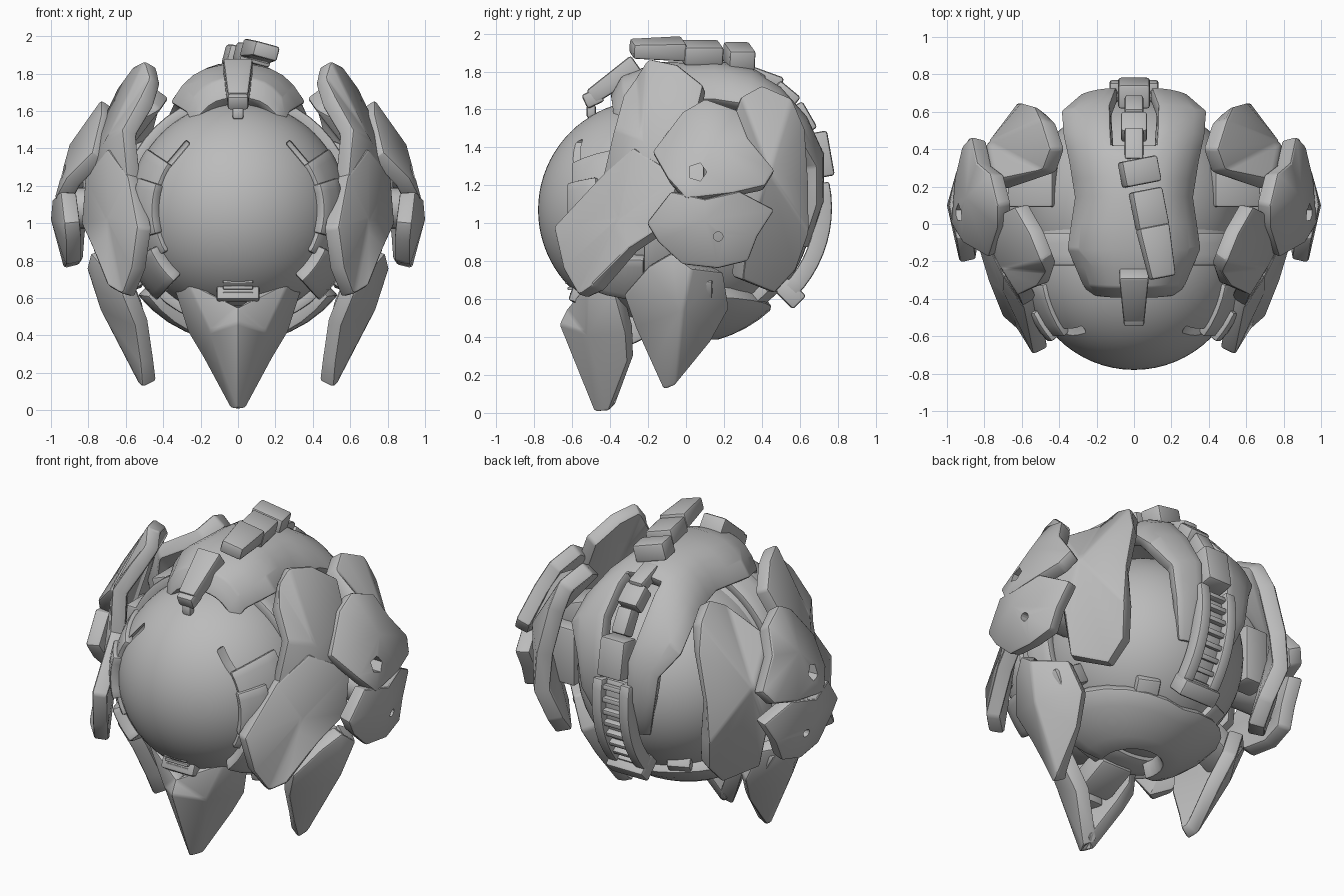
import bpy
import bmesh
from math import sin, cos, radians, pi
from mathutils import Vector, Matrix, Euler

default_cube = bpy.data.objects.get("Cube")
if default_cube:
    bpy.data.objects.remove(default_cube, do_unlink=True)

grey = bpy.data.materials.new("plain_grey")
grey.use_nodes = True
grey.diffuse_color = (.5, .5, .5, 1)
grey.node_tree.nodes["Principled BSDF"].inputs["Base Color"].default_value = grey.diffuse_color
BODY_CENTRE = Vector((0, 0, 1))


def finish(name, bm, thickness=0, bevel=0, mirror=False, cutter=None):
    """Turn a bmesh into a finished, mirrored, thickened and bevelled object."""
    mesh = bpy.data.meshes.new(name)
    bm.to_mesh(mesh)
    bm.free()
    mesh.materials.append(grey)
    obj = bpy.data.objects.new(name, mesh)
    bpy.context.collection.objects.link(obj)
    if mirror:
        obj.modifiers.new("mirror", 'MIRROR')
    if thickness:
        solid = obj.modifiers.new("thickness", 'SOLIDIFY')
        solid.thickness = thickness
        solid.offset = -1
    if bevel:
        edge = obj.modifiers.new("bevel", 'BEVEL')
        edge.width = bevel
        edge.segments = 2
        edge.limit_method = 'ANGLE'
    if cutter:
        cut = obj.modifiers.new("cut", 'BOOLEAN')
        cut.operation = 'DIFFERENCE'
        cut.object = cutter
    bpy.ops.object.select_all(action='DESELECT')
    bpy.context.view_layer.objects.active = obj
    obj.select_set(True)
    bpy.ops.object.convert(target='MESH')
    bpy.ops.object.shade_smooth_by_angle(angle=radians(28))
    if cutter:
        bpy.data.objects.remove(cutter, do_unlink=True)
    return obj


def face_outward(bm):
    """Make the normals of an open sheet point away from the body."""
    bmesh.ops.recalc_face_normals(bm, faces=bm.faces)
    bm.normal_update()
    score = sum(f.normal.dot(f.calc_center_median() - BODY_CENTRE) * f.calc_area() for f in bm.faces)
    if score < 0:
        bmesh.ops.reverse_faces(bm, faces=bm.faces)


def plate(name, peak, outline, thickness=.09, cutter=None):
    """Faceted armour plate: an outline rising to one peak, on both sides."""
    bm = bmesh.new()
    top = bm.verts.new(peak)
    ring = [bm.verts.new(p) for p in outline]
    for a, b in zip(ring, ring[1:] + ring[:1]):
        bm.faces.new((a, b, top))
    face_outward(bm)
    return finish(name, bm, thickness, .016, True, cutter)


def shell(name, surface, nu, nv, thickness=.06, mirror=False, keep=None):
    """Curved sheet sampled from surface(u, v), with u and v from zero to one."""
    bm = bmesh.new()
    grid = [[bm.verts.new(surface(i / nu, j / nv)) for j in range(nv + 1)] for i in range(nu + 1)]
    for i in range(nu):
        for j in range(nv):
            bm.faces.new((grid[i][j], grid[i + 1][j], grid[i + 1][j + 1], grid[i][j + 1]))
    face_outward(bm)
    if keep:
        drop = [f for f in bm.faces if not keep(f.calc_center_median())]
        bmesh.ops.delete(bm, geom=drop, context='FACES')
    return finish(name, bm, thickness, .012, mirror)


def block(name, place, size, tilt=(0, 0, 0), taper=1, mirror=False, bevel=.015):
    """Bevelled box whose front end can taper."""
    bm = bmesh.new()
    bmesh.ops.create_cube(bm, size=1)
    turn = Matrix.Translation(place) @ Euler([radians(a) for a in tilt]).to_matrix().to_4x4()
    for v in bm.verts:
        k = taper if v.co.y < 0 else 1
        v.co = turn @ Vector((v.co.x * size[0] * k, v.co.y * size[1], v.co.z * size[2] * k))
    return finish(name, bm, 0, bevel, mirror)


def rod(name, place, radius, length, sides, bevel=0):
    """Cylinder lying along x, on both sides."""
    bm = bmesh.new()
    turn = Matrix.Translation(place) @ Matrix.Rotation(pi / 2, 4, 'Y')
    bmesh.ops.create_cone(bm, cap_ends=True, segments=sides, radius1=radius, radius2=radius,
                          depth=length, matrix=turn)
    return finish(name, bm, 0, bevel, True)


def ball(name, place, radius, cutter=None):
    bm = bmesh.new()
    bmesh.ops.create_uvsphere(bm, u_segments=64, v_segments=40, radius=radius,
                              matrix=Matrix.Translation(place))
    return finish(name, bm, cutter=cutter)


# Round front eye with slanted grooves, and the rear core
groove = block("groove_cutter", (.33, -.62, 1.36), (.03, .24, .2), (0, -40, 0), mirror=True, bevel=.01)
groove.hide_render = True
EYE = Vector((0, -.2, 1.07))
ball("front_ball", EYE, .58, groove)
ball("rear_core", (0, .08, 1.05), .58)


def around_eye(radius, t0, t1, p0, p1):
    """Patch on a sphere about the eye; t is measured from the front, p from +x."""
    def surface(u, v):
        t, p = radians(t0 + (t1 - t0) * u), radians(p0 + (p1 - p0) * v)
        return EYE + radius * Vector((sin(t) * cos(p), -cos(t), sin(t) * sin(p)))
    return surface


shell("eye_collar", around_eye(.605, 48, 78, -30, 34), 4, 12, .05, True)
shell("eye_collar_pad", around_eye(.63, 47, 64, -16, 18), 3, 6, .06, True)
shell("eye_collar_lower", around_eye(.65, 52, 88, -48, -24), 4, 6, .07, True)
shell("waist_ring", around_eye(.63, 88, 104, 0, 360), 3, 48, .07)

# Hood over the top, splitting into two arms at the back: y, z, half width
HOOD = [(-.4, 1.67, .24), (-.34, 1.78, .28), (-.14, 1.85, .36), (.15, 1.86, .32), (.35, 1.82, .35),
        (.5, 1.73, .38), (.64, 1.57, .39), (.73, 1.37, .29), (.73, 1.1, .26), (.65, .87, .18)]


def hood_surface(u, v):
    t = v * 2 - 1
    s = u * (len(HOOD) - 1)
    i = min(int(s), len(HOOD) - 2)
    y, z, w = Vector(HOOD[i]).lerp(Vector(HOOD[i + 1]), s - i)
    drop = .1 * t * t + .17 * t ** 4
    return Vector((w * t, y * (1 - .2 * drop), z - drop * max(z - 1.1, 0)))


shell("hood", hood_surface, 18, 12, .08, keep=lambda c: c.y < .42 or abs(c.x) > .11)

# Brow clip over the eye
block("brow_clip", (0, -.38, 1.75), (.16, .3, .12), (35, 0, 0), .7)
block("brow_tip", (0, -.49, 1.66), (.11, .1, .08), (25, 0, 0))
block("brow_pin", (0, -.5, 1.59), (.06, .05, .07))

# Swung-over tail segments on the top
for part, x, y, z, size in (("front", .125, -.15, 1.92, (.17, .28, .1)),
                            ("middle", .08, .08, 1.9, (.17, .21, .1)),
                            ("rear", .03, .28, 1.88, (.2, .14, .11))):
    block("tail_" + part, (x, y, z), size, (0, 15, 11), .8 if part == "front" else 1)

# Spine links down the back, sunk between the hood arms
for part, y, z, size, lean in (("top", .42, 1.76, (.1, .18, .08), -20),
                               ("joint", .52, 1.67, (.14, .14, .1), -40),
                               ("link", .61, 1.55, (.1, .16, .1), -60),
                               ("box", .7, 1.36, (.17, .24, .13), -80)):
    block("spine_" + part, (0, y, z), size, (lean, 0, 0))


def rear_arc(radius, x0, x1, a0=12, a1=-44):
    def surface(u, v):
        a = radians(a0 + (a1 - a0) * u)
        return Vector((x0 + (x1 - x0) * v, .1 + radius * cos(a), 1.08 + radius * sin(a)))
    return surface


# Slatted lower spine
shell("ladder_rail", rear_arc(.67, .06, .13), 10, 1, .09, True)
shell("ladder_bed", rear_arc(.62, -.08, .08), 10, 1, .04)
for i in range(8):
    a = 8 - i * 7
    block("ladder_rung", rear_arc(.635, 0, 0, a, a)(0, 0), (.14, .04, .03), (a, 0, 0), bevel=.006)
block("ladder_foot", (0, .55, .63), (.26, .14, .1), (-45, 0, 0))


# Underside cradle around the rear, with raised side lobes
def cradle_surface(u, v):
    p = radians(-25 + 230 * v)
    t = radians(15 + (28 + 8 * abs(cos(p))) * u)
    return Vector((sin(t) * cos(p), sin(t) * sin(p), -cos(t))) * .69 + Vector((0, -.02, 1.05))


shell("belly_cradle", cradle_surface, 4, 16, .1)
block("belly_stub", (.22, .36, .62), (.14, .2, .12), (40, 0, -25), mirror=True)

# Tall side fins and cheek guards beside the eye
plate("side_fin", (.71, -.24, 1.45),
      [(.47, -.26, 1.78), (.5, -.2, 1.87), (.56, -.05, 1.84), (.64, .09, 1.73), (.74, .04, 1.52),
       (.81, -.04, 1.2), (.74, -.25, 1.1), (.59, -.45, 1.2), (.62, -.38, 1.5), (.52, -.33, 1.68)], .09)
plate("cheek_guard", (.7, -.36, 1.02),
      [(.59, -.45, 1.25), (.7, -.28, 1.4), (.82, -.04, 1.25), (.84, -.1, 1), (.78, -.3, .87),
       (.7, -.5, .67), (.62, -.57, .62), (.57, -.65, .76), (.54, -.7, .98)], .09)

# Outer shoulder plates
holes = rod("upper_cutter", (.95, .06, 1.27), .05, .3, 5)
holes.hide_render = True
plate("upper_side_plate", (.9, .14, 1.42),
      [(.78, -.18, 1.38), (.73, -.02, 1.59), (.73, .1, 1.66), (.77, .27, 1.6), (.84, .33, 1.45),
       (.87, .47, 1.28), (.92, .42, 1.2), (.96, .25, 1.16), (.98, 0, 1.13), (.92, -.1, 1.24)], .09, holes)
holes = rod("lower_cutter", (.95, .17, .93), .025, .3, 12)
holes.hide_render = True
plate("lower_side_plate", (1, .1, 1.02),
      [(.93, -.21, 1), (.95, -.08, 1.17), (.99, .1, 1.13), (.95, .28, 1.17), (.88, .47, 1.07),
       (.9, .38, .93), (.91, .33, .8), (.93, .17, .76), (.92, -.02, .78), (.92, -.15, .9)], .09, holes)

# Tall rear flank plates and pointed lower blades
plate("rear_flank", (.78, .44, 1.27),
      [(.49, .29, 1.67), (.45, .4, 1.73), (.5, .56, 1.66), (.53, .63, 1.5), (.6, .65, 1.2),
       (.62, .65, .95), (.57, .58, .75), (.59, .47, .63), (.73, .3, .7), (.8, .33, .95),
       (.84, .28, 1.25), (.74, .24, 1.52)], .1)
plate("lower_blade", (.74, -.02, .54),
      [(.62, -.33, .62), (.73, -.2, .77), (.79, -.08, .84), (.81, .03, .76), (.66, .2, .74),
       (.58, .23, .55), (.54, .13, .37), (.53, -.06, .14), (.51, -.12, .12), (.52, -.18, .25),
       (.55, -.27, .45)], .09)

# Pointed chin shield, its neck and the grille above it
plate("chin_shield", (.15, -.53, .42),
      [(0, -.63, .55), (.27, -.52, .68), (.34, -.38, .64), (.27, -.32, .42), (.18, -.31, .27),
       (.04, -.41, .01), (0, -.48, 0), (0, -.67, .47)], .09)
block("chin_core", (0, -.43, .42), (.14, .14, .26))
block("chin_neck", (0, -.28, .44), (.22, .24, .14), (25, 0, 0))
block("grille_frame", (0, -.54, .645), (.23, .12, .15), (-20, 0, 0))
for i in range(4):
    block("grille_slat", (0, -.575 - i * .012, .59 + i * .033), (.16, .05, .018), bevel=.004)

# Joints that carry the outer plates
rod("shoulder_axle", (.7, .12, 1.08), .11, .42, 20, .02)
block("shoulder_block", (.52, .22, 1.32), (.26, .26, .22), (0, 20, 0), mirror=True)
block("fin_bracket", (.56, -.12, 1.2), (.16, .2, .28), mirror=True)
block("flank_bracket", (.56, .36, 1.12), (.16, .16, .36), mirror=True)
block("blade_bracket", (.58, .02, .7), (.24, .24, .12), (0, 30, 0), mirror=True)
